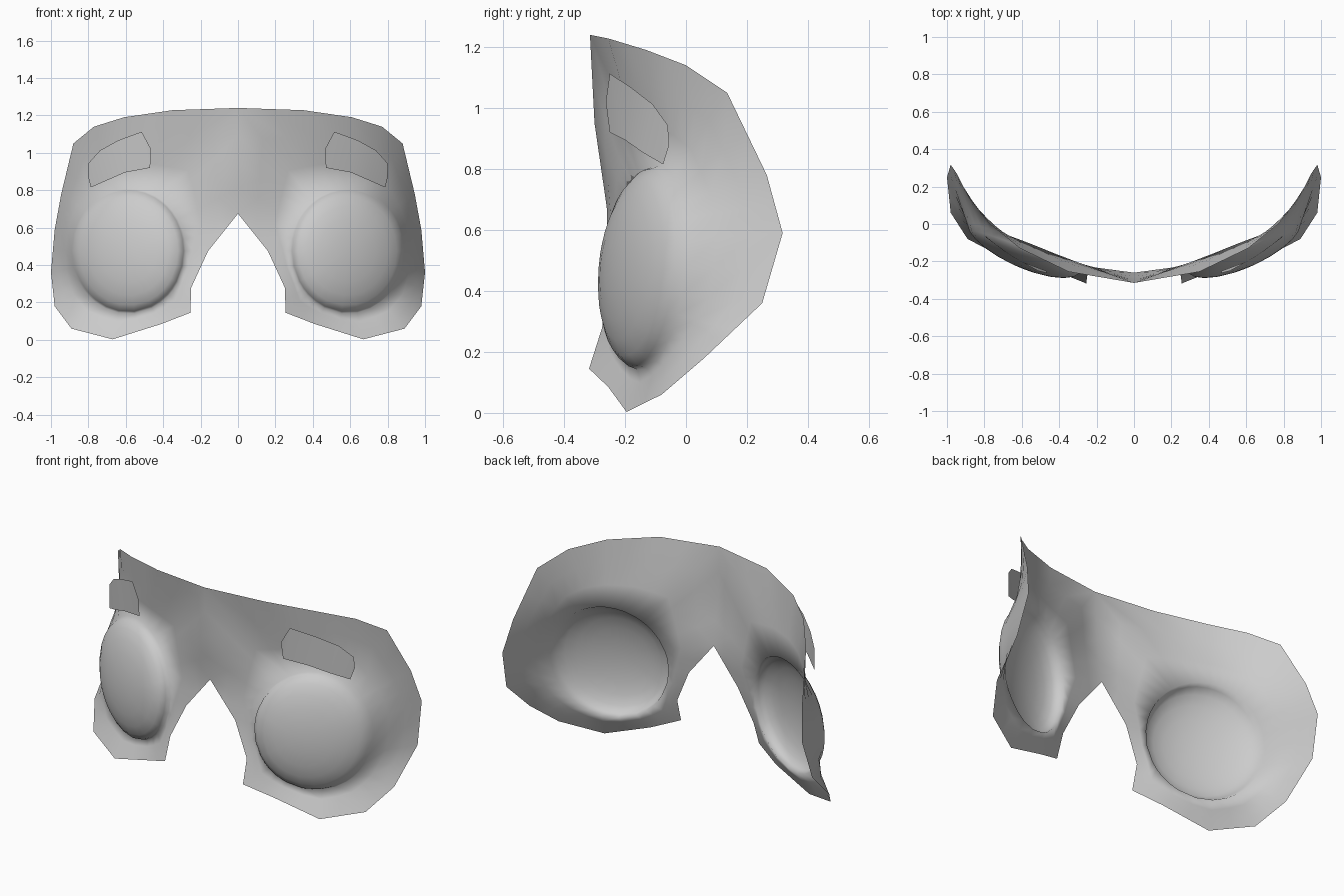
import bpy, bmesh, math
from mathutils import Vector

if "Cube" in bpy.data.objects:
    bpy.data.objects.remove(bpy.data.objects["Cube"])

EYE = Vector((0.585, 0, 0.475))
RX, RZ = 0.305, 0.335          # eye cup radii
BUMP = 0.12                    # eye cup depth


def finish(name, bm):
    """Turn half a part into a smooth object mirrored across x = 0."""
    bm.normal_update()
    if sum(f.normal.y * f.calc_area() for f in bm.faces) > 0:
        bmesh.ops.reverse_faces(bm, faces=bm.faces[:])
    me = bpy.data.meshes.new(name)
    bm.to_mesh(me)
    bm.free()
    for p in me.polygons:
        p.use_smooth = True
    ob = bpy.data.objects.new(name, me)
    bpy.context.collection.objects.link(ob)
    m = ob.modifiers.new("mirror", 'MIRROR')
    m.use_clip = True
    m.merge_threshold = 0.001
    return ob


def cup_point(angle, phi):
    """Point on the eye cup: phi 90 degrees is the rim, 0 the middle."""
    dx = RX * math.sin(phi) * math.cos(angle)
    dz = RZ * math.sin(phi) * math.sin(angle)
    y = -0.12 + 0.38 * dx + 0.08 * dz - BUMP * math.cos(phi)
    return Vector((EYE.x + dx, y, EYE.z + dz))


# Half outline of the mask, from the top middle round to the nose notch and back
outline = [Vector(p) for p in (
    (0, -0.315, 1.24), (0.35, -0.255, 1.228), (0.61, -0.13, 1.19),
    (0.77, 0.0, 1.14), (0.88, 0.135, 1.05), (0.945, 0.265, 0.78),
    (0.98, 0.317, 0.59), (1.0, 0.25, 0.36), (0.98, 0.06, 0.18),
    (0.89, -0.08, 0.06), (0.67, -0.195, 0.003), (0.41, -0.255, 0.085),
    (0.255, -0.318, 0.145), (0.25, -0.275, 0.28), (0.16, -0.255, 0.475),
    (0, -0.26, 0.675), (0, -0.30, 0.95))]

# Mask sheet: rings from outline to eye rim, then over the domed cup
edge = []
for a, b in zip(outline, outline[1:] + outline[:1]):
    edge += [a, a.lerp(b, 0.5)]
angles = [math.atan2(p.z - EYE.z, p.x - EYE.x) for p in edge]
bm = bmesh.new()
rings = []
for t in (0, 0.33, 0.67, 1):
    rings.append([bm.verts.new(p.lerp(cup_point(a, math.pi / 2), t))
                  for p, a in zip(edge, angles)])
for deg in (75, 60, 45, 30, 15):
    rings.append([bm.verts.new(cup_point(a, math.radians(deg))) for a in angles])
n = len(edge)
for r, s in zip(rings, rings[1:]):
    for i in range(n):
        j = (i + 1) % n
        bm.faces.new((r[i], r[j], s[j], s[i]))
tip = bm.verts.new(cup_point(0, 0))
for i in range(n):
    bm.faces.new((rings[-1][i], rings[-1][(i + 1) % n], tip))
finish("mask_sheet", bm)

# Brow patches floating just in front of the sheet: upper and lower edges
upper = [(0.515, -0.25, 1.113), (0.64, -0.18, 1.067),
         (0.738, -0.11, 1.013), (0.80, -0.06, 0.944)]
lower = [(0.47, -0.25, 0.92), (0.604, -0.20, 0.895),
         (0.70, -0.14, 0.853), (0.787, -0.075, 0.815)]
bm = bmesh.new()
u = [bm.verts.new(p) for p in upper]
l = [bm.verts.new(p) for p in lower]
for i in range(3):
    bm.faces.new((u[i], u[i + 1], l[i + 1], l[i]))
inner = bm.verts.new((0.465, -0.263, 1.02))
outer = bm.verts.new((0.803, -0.055, 0.88))
bm.faces.new((inner, u[0], l[0]))
bm.faces.new((u[3], outer, l[3]))
finish("brow_patches", bm)
